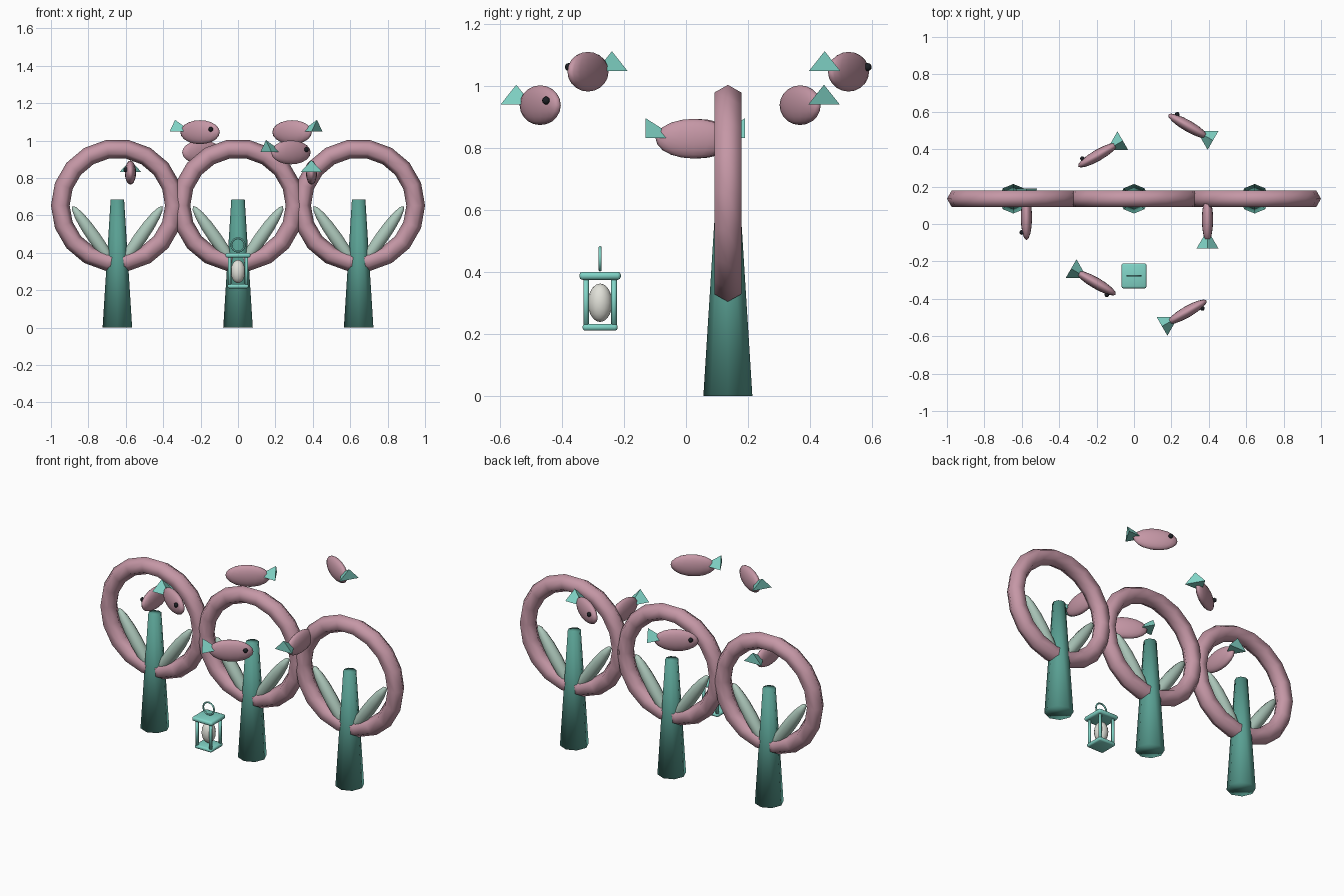
import bpy, bmesh, math
from mathutils import Matrix, Vector

if "Cube" in bpy.data.objects:
    bpy.data.objects.remove(bpy.data.objects["Cube"])


def material(name, rgb):
    m = bpy.data.materials.new(name)
    m.use_nodes = True
    m.diffuse_color = (*rgb, 1)
    m.node_tree.nodes["Principled BSDF"].inputs["Base Color"].default_value = (*rgb, 1)
    return m


PINK = material("dusty pink", (0.56, 0.31, 0.38))
TEAL = material("deep teal", (0.10, 0.35, 0.29))
SAGE = material("pale sage", (0.42, 0.58, 0.50))
MINT = material("mint", (0.22, 0.66, 0.57))
CREAM = material("warm white", (0.75, 0.75, 0.69))
BLACK = material("black", (0.012, 0.014, 0.018))


def finish(name, bm, mat, smooth=True):
    bmesh.ops.recalc_face_normals(bm, faces=bm.faces)
    for f in bm.faces:
        f.smooth = smooth
    me = bpy.data.meshes.new(name)
    bm.to_mesh(me)
    bm.free()
    me.materials.append(mat)
    ob = bpy.data.objects.new(name, me)
    bpy.context.collection.objects.link(ob)
    return ob


def ellipsoid(name, mat, matrix, radii, u=12, v=8):
    bm = bmesh.new()
    bmesh.ops.create_uvsphere(bm, u_segments=u, v_segments=v, radius=1)
    bm.transform(matrix @ Matrix.Diagonal((*radii, 1)))
    return finish(name, bm, mat)


def cone(name, mat, base, height, r1, r2, sides):
    bm = bmesh.new()
    bmesh.ops.create_cone(bm, cap_ends=True, segments=sides, radius1=r1, radius2=r2, depth=height,
                          matrix=Matrix.Translation(Vector(base) + Vector((0, 0, height / 2))))
    return finish(name, bm, mat)


def ring(name, mat, loc, major, minor, segs, sides):
    bpy.ops.mesh.primitive_torus_add(location=loc, rotation=(math.pi / 2, 0, 0), major_radius=major,
                                     minor_radius=minor, major_segments=segs, minor_segments=sides)
    ob = bpy.context.object
    ob.name = name
    ob.data.materials.append(mat)
    bpy.ops.object.shade_smooth()


def plate(name, loc, width, height):
    bm = bmesh.new()
    bmesh.ops.create_cube(bm, size=1, matrix=Matrix.Translation(loc) @ Matrix.Diagonal((width, width, height, 1)))
    bmesh.ops.bevel(bm, geom=bm.edges[:], offset=height * 0.4, segments=2, profile=0.5, affect='EDGES')
    finish(name, bm, MINT)


# Three ring trees: trunk, hoop and a pair of leaves each
ROW_Y = 0.135
for side, x in (("right", -0.645), ("middle", 0), ("left", 0.645)):
    cone(f"{side}_trunk", TEAL, (x, ROW_Y, 0), 0.684, 0.079, 0.036, 8)
    ring(f"{side}_hoop", PINK, (x, ROW_Y, 0.653), 0.305, 0.05, 18, 6)
    for s in (-1, 1):
        pose = Matrix.Translation((x + s * 0.122, ROW_Y, 0.48)) @ Matrix.Rotation(s * math.radians(35), 4, 'Y')
        ellipsoid(f"{side}_leaf", SAGE, pose, (0.037, 0.037, 0.207), 10, 8)


# Fish: body, one eye on its right side, three-cornered tail
def fish(x, y, z, heading):
    pose = Matrix.Translation((x, y, z)) @ Matrix.Rotation(math.radians(heading), 4, 'Z')
    ellipsoid("fish_body", PINK, pose, (0.122, 0.03, 0.064), 16, 10)
    ellipsoid("fish_eye", BLACK, pose @ Matrix.Translation((0.081, -0.025, 0.015)), (0.013,) * 3, 8, 6)
    bm = bmesh.new()
    apex, top, a, b = [bm.verts.new(pose @ Vector(c)) for c in (
        (-0.055, 0, 0.003), (-0.154, 0, 0.066), (-0.154, 0.058, 0.003), (-0.154, -0.058, 0.003))]
    for tri in ((apex, top, a), (apex, a, b), (apex, b, top), (top, b, a)):
        bm.faces.new(tri)
    finish("fish_tail", bm, MINT, False)


for spot in ((-0.193, 0.368, 0.937, 210), (0.289, 0.524, 1.045, 150),
             (-0.203, -0.316, 1.045, -30), (0.283, -0.47, 0.937, 30),
             (-0.575, 0.036, 0.829, -90), (0.393, 0.024, 0.829, 90)):
    fish(*spot)

# Lantern: plates, posts, glowing core and carrying loop
LY = -0.277
plate("lantern_base", (0, LY, 0.221), 0.113, 0.022)
plate("lantern_roof", (0, LY, 0.387), 0.134, 0.026)
for sx in (-1, 1):
    for sy in (-1, 1):
        cone("lantern_post", MINT, (sx * 0.045, LY + sy * 0.045, 0.225), 0.155, 0.009, 0.009, 8)
ellipsoid("lantern_core", CREAM, Matrix.Translation((0, LY, 0.3)), (0.039, 0.039, 0.062), 16, 10)
ring("lantern_loop", MINT, (0, LY, 0.442), 0.036, 0.005, 16, 6)
